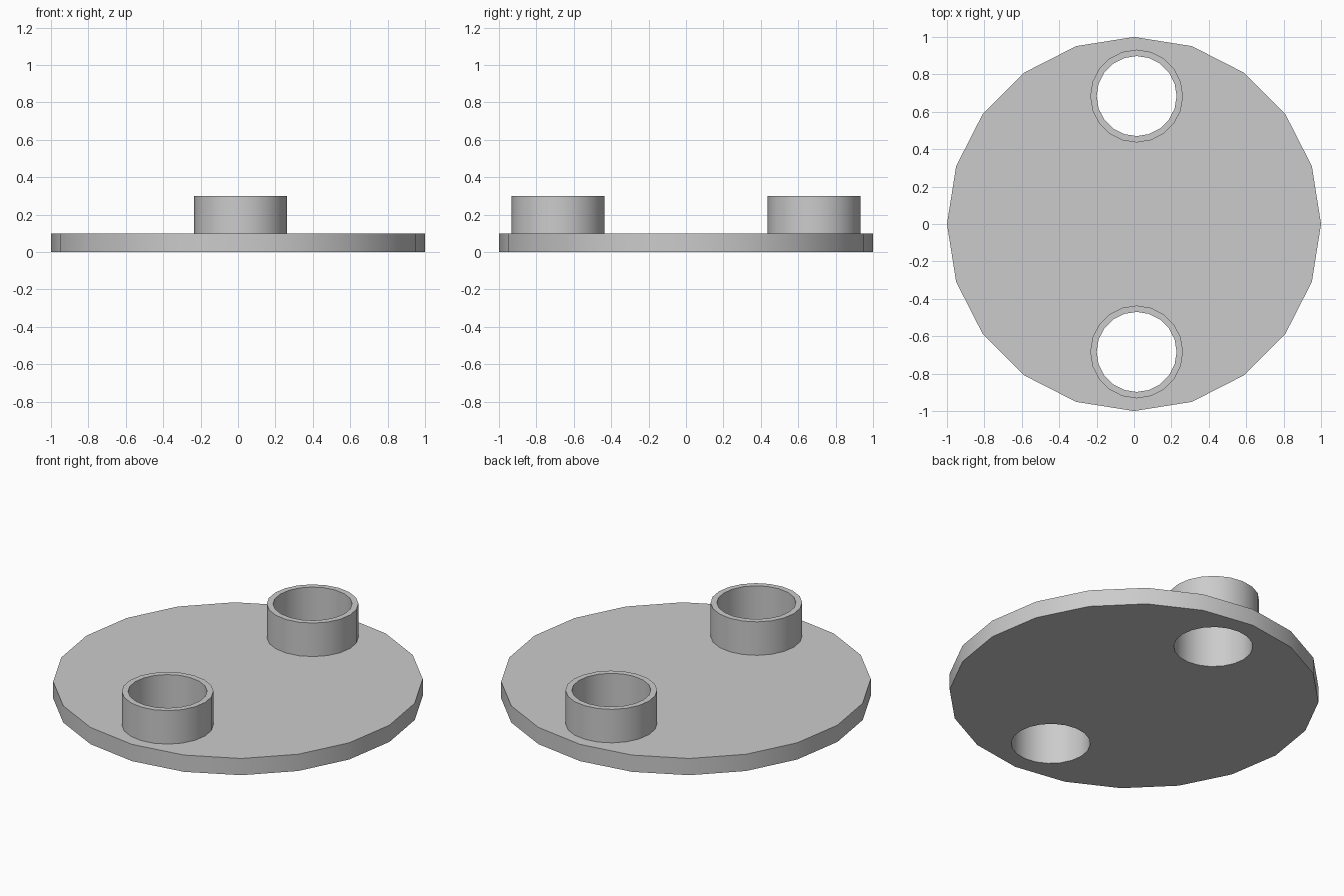
import bpy
import bmesh
import math

SIDES = 20
PLATE_TOP, TUBE_TOP = 0.1, 0.3
OUTER, INNER = 0.248, 0.214
TUBE_X, TUBE_Y = 0.014, 0.684

cube = bpy.data.objects.get("Cube")
if cube:
    bpy.data.objects.remove(cube, do_unlink=True)

grey = bpy.data.materials.new("plain_grey")
grey.use_nodes = True
colour = (0.6, 0.6, 0.6, 1)
grey.diffuse_color = colour
grey.node_tree.nodes["Principled BSDF"].inputs["Base Color"].default_value = colour


def add_object(name, bm):
    bmesh.ops.recalc_face_normals(bm, faces=bm.faces)
    mesh = bpy.data.meshes.new(name)
    bm.to_mesh(mesh)
    bm.free()
    mesh.materials.append(grey)
    obj = bpy.data.objects.new(name, mesh)
    bpy.context.collection.objects.link(obj)
    return obj


def lathe(name, profile, x=0, y=0):
    """Turn a closed (radius, z) outline around a vertical axis."""
    bm = bmesh.new()
    rings = []
    for i in range(SIDES):
        a = math.tau * i / SIDES
        rings.append([bm.verts.new((x + r * math.cos(a), y + r * math.sin(a), z))
                      for r, z in profile])
    for i, ring in enumerate(rings):
        after = rings[(i + 1) % SIDES]
        for j in range(len(profile)):
            k = (j + 1) % len(profile)
            bm.faces.new((ring[j], after[j], after[k], ring[k]))
    return add_object(name, bm)


def cylinder(name, radius, z0, z1, x=0, y=0):
    bm = bmesh.new()
    base = bm.faces.new([bm.verts.new((x + radius * math.cos(math.tau * i / SIDES),
                                       y + radius * math.sin(math.tau * i / SIDES), z0))
                         for i in range(SIDES)])
    top = bmesh.ops.extrude_face_region(bm, geom=[base], use_keep_orig=True)["geom"]
    bmesh.ops.translate(bm, vec=(0, 0, z1 - z0),
                        verts=[v for v in top if isinstance(v, bmesh.types.BMVert)])
    return add_object(name, bm)


def shade(obj):
    bpy.ops.object.select_all(action="DESELECT")
    obj.select_set(True)
    bpy.context.view_layer.objects.active = obj
    for mod in list(obj.modifiers):
        bpy.ops.object.modifier_apply(modifier=mod.name)
    bpy.ops.object.shade_smooth_by_angle(angle=math.radians(30))


# Round base plate with two through holes, each under an upright tube
plate = cylinder("base_plate", 1, 0, PLATE_TOP)
cutters = []
for label, side in (("front", -1), ("back", 1)):
    y = side * TUBE_Y
    cutter = cylinder(label + "_hole_cutter", INNER, -0.1, PLATE_TOP + 0.1, TUBE_X, y)
    cutter.hide_render = True
    cutters.append(cutter)
    cut = plate.modifiers.new(label + "_hole", "BOOLEAN")
    cut.operation = "DIFFERENCE"
    cut.solver = "EXACT"
    cut.object = cutter
    tube = lathe(label + "_tube",
                 [(INNER, PLATE_TOP), (OUTER, PLATE_TOP),
                  (OUTER, TUBE_TOP), (INNER, TUBE_TOP)], TUBE_X, y)
    shade(tube)
shade(plate)
for cutter in cutters:
    bpy.data.objects.remove(cutter, do_unlink=True)
